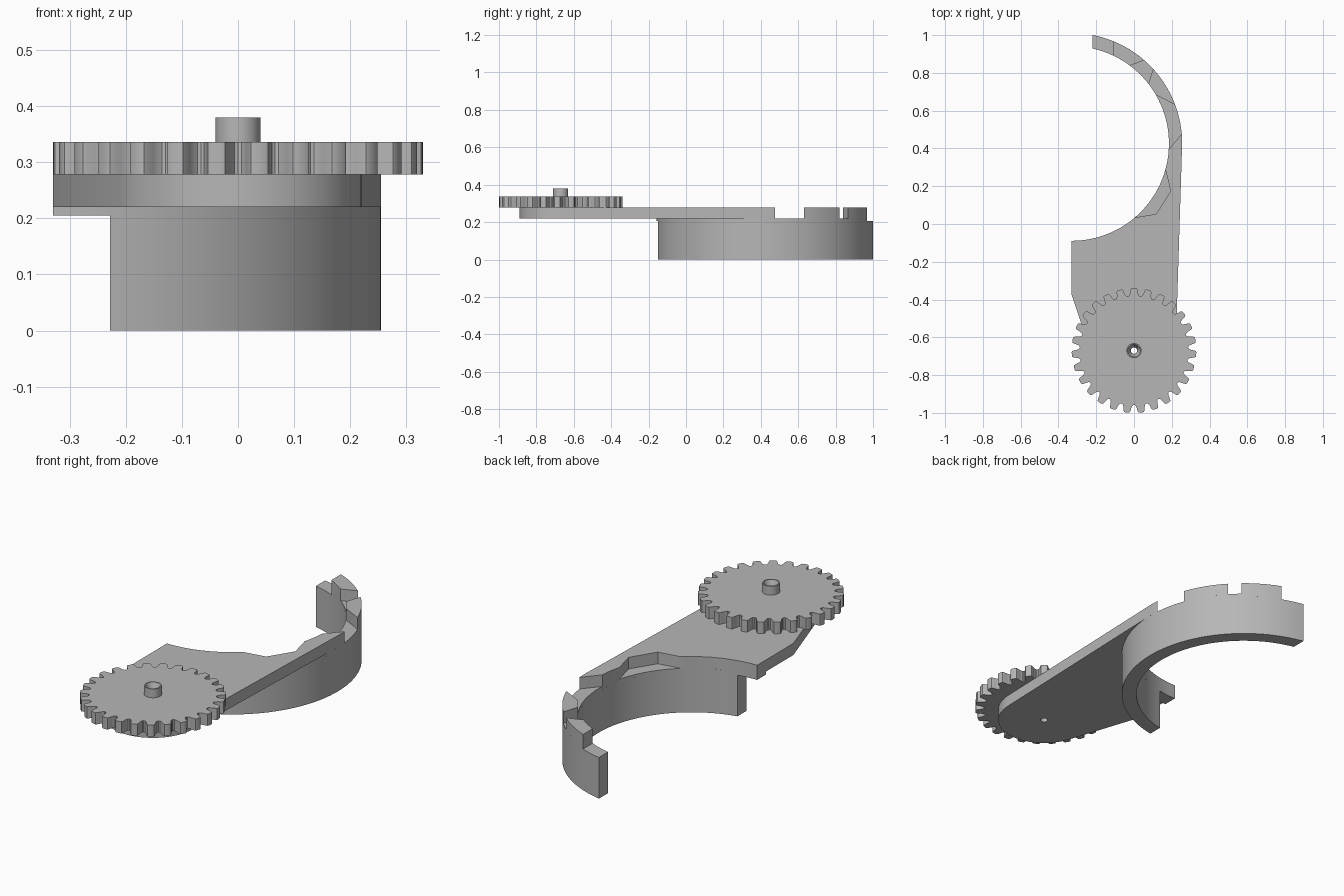
import bpy, bmesh
from math import sin, cos, pi, radians, atan2, acos, hypot, degrees

cube = bpy.data.objects.get("Cube")
if cube:
    bpy.data.objects.remove(cube, do_unlink=True)

grey = bpy.data.materials.new("plain grey")
grey.use_nodes = True
grey.diffuse_color = (0.47, 0.47, 0.47, 1)
grey.node_tree.nodes["Principled BSDF"].inputs["Base Color"].default_value = grey.diffuse_color

RING = (-0.33, 0.426)          # centre of the curved arm
R_IN, R_OUT = 0.515, 0.585
HUB = (0.0, -0.67)             # gear axis
R_HUB = 0.22
Z_WALL, Z_PLATE, Z_GEAR, Z_TOOTH_TOP, Z_SHAFT = 0.205, 0.22, 0.278, 0.336, 0.38


def arc(centre, r, a0, a1):
    """Points on an arc from angle a0 to a1 in degrees."""
    n = max(2, int(abs(a1 - a0) / 3) + 1)
    angles = [radians(a0 + (a1 - a0) * i / n) for i in range(n + 1)]
    return [(centre[0] + r * cos(a), centre[1] + r * sin(a)) for a in angles]


def finish(name, bm):
    bmesh.ops.recalc_face_normals(bm, faces=bm.faces[:])
    mesh = bpy.data.meshes.new(name)
    bm.to_mesh(mesh)
    bm.free()
    mesh.materials.append(grey)
    ob = bpy.data.objects.new(name, mesh)
    bpy.context.collection.objects.link(ob)
    return ob


def prism(name, outline, z0, z1):
    """Extrude a flat outline between two heights."""
    bm = bmesh.new()
    face = bm.faces.new([bm.verts.new((x, y, z0)) for x, y in outline])
    top = bmesh.ops.extrude_face_region(bm, geom=[face])["geom"]
    for v in top:
        if isinstance(v, bmesh.types.BMVert):
            v.co.z = z1
    return finish(name, bm)


def lathe(name, profile, steps=48):
    """Spin a closed radius/height profile about the gear axis."""
    bm = bmesh.new()
    rows = []
    for i in range(steps):
        a = 2 * pi * i / steps
        rows.append([bm.verts.new((HUB[0] + r * cos(a), HUB[1] + r * sin(a), z))
                     for r, z in profile])
    n = len(profile)
    for i in range(steps):
        a, b = rows[i], rows[(i + 1) % steps]
        for j in range(n):
            k = (j + 1) % n
            bm.faces.new((a[j], b[j], b[k], a[k]))
    return finish(name, bm)


def ring_section(name, outer, inner, z0, z1):
    """Piece of the curved arm; outer and inner are (start, end) angles."""
    points = arc(RING, R_OUT, *outer) + arc(RING, R_IN, inner[1], inner[0])
    return prism(name, points, z0, z1)


def tangent(p, side):
    """Angle on the hub circle where a line from p touches it."""
    dx, dy = p[0] - HUB[0], p[1] - HUB[1]
    return degrees(atan2(dy, dx) + side * acos(R_HUB / hypot(dx, dy)))


# Curved arm wall, its upper layer with the short ledge, and raised tabs
parts = [
    ring_section("curved_wall", (-80, 79.2), (-78.6, 77.7), 0, Z_WALL),
    ring_section("wall_ledge", (-90, 67.9), (-90, 64.7), Z_WALL, Z_PLATE),
    ring_section("end_tab", (48.9, 67.9), (53.2, 64.7), Z_PLATE, Z_GEAR),
    ring_section("middle_tab", (20.5, 42.5), (30, 38), Z_PLATE, Z_GEAR),
]

# Flat arm plate with an angular pocket on its curved edge and a round hub end
left_corner = (-0.33, -0.375)
right_corner = (RING[0] + R_OUT, RING[1])
outline = arc(RING, R_IN, -90, -49.5)
outline += [(0.118, 0.053), (0.194, 0.175)]
outline += arc(RING, R_IN, -15.5, -3.3)
outline += arc(RING, R_OUT, 5, 0)
outline += arc(HUB, R_HUB, tangent(right_corner, -1), tangent(left_corner, 1) - 360)
outline += [left_corner]
plate = prism("arm_plate", outline, Z_PLATE, Z_GEAR)
parts.append(plate)

# Gear with rounded teeth, one tooth pointing to the back
TEETH = 27
half = [(0.5, 0.287), (0.41, 0.289), (0.34, 0.296), (0.29, 0.307),
        (0.25, 0.32), (0.2, 0.328), (0.13, 0.33)]
tooth = [(-t, r) for t, r in half] + [(t, r) for t, r in reversed(half[1:])]
gear_outline = []
for i in range(TEETH):
    for t, r in tooth:
        a = pi / 2 + 2 * pi * (i + t) / TEETH
        gear_outline.append((HUB[0] + r * cos(a), HUB[1] + r * sin(a)))
gear = prism("gear", gear_outline, Z_GEAR, Z_TOOTH_TOP)
parts.append(gear)

# Hollow shaft stub with a flared mouth
parts.append(lathe("shaft", [(0.04, Z_TOOTH_TOP), (0.04, Z_SHAFT), (0.034, Z_SHAFT),
                             (0.017, Z_TOOTH_TOP)]))

# Drill the axle hole through plate and gear
drill = prism("axle_drill", arc(HUB, 0.017, 0, 360)[:-1], 0.1, 0.5)
drill.hide_render = True
for ob in (plate, gear):
    mod = ob.modifiers.new("axle_hole", "BOOLEAN")
    mod.operation, mod.solver, mod.object = "DIFFERENCE", "EXACT", drill
    bpy.context.view_layer.objects.active = ob
    bpy.ops.object.modifier_apply(modifier=mod.name)
bpy.data.objects.remove(drill, do_unlink=True)

# Smooth the curved sides, keep edges sharp
bpy.ops.object.select_all(action="DESELECT")
for ob in parts:
    ob.select_set(True)
bpy.context.view_layer.objects.active = plate
bpy.ops.object.shade_smooth_by_angle(angle=radians(35))
